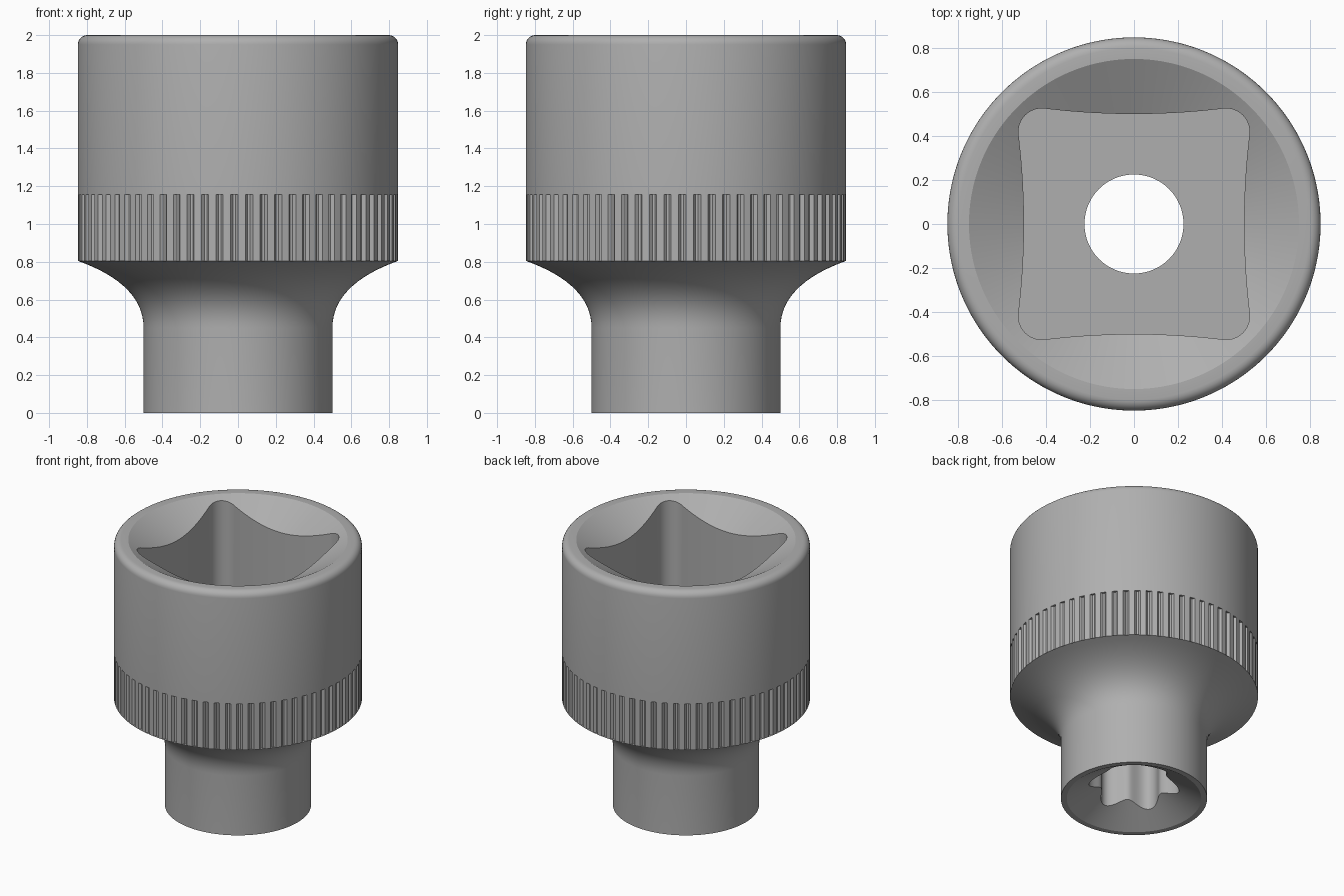
import bpy, bmesh, math
from math import sin, cos, pi, sqrt

if "Cube" in bpy.data.objects:
    bpy.data.objects.remove(bpy.data.objects["Cube"])

TEETH = 68
N = TEETH * 6          # segments around
R = 0.848              # body radius


def circle(r, z):
    return [(r * cos(2 * pi * i / N), r * sin(2 * pi * i / N), z) for i in range(N)]


def ring(radius, height):
    """Ring with a radius and a height that both vary around the axis."""
    pts = []
    for i in range(N):
        a = 2 * pi * i / N
        r = radius(i, a)
        pts.append((r * cos(a), r * sin(a), height(r)))
    return pts


# Knurl: wide flat teeth, narrow grooves
def knurl(i, a):
    return R if i % 6 < 4 else R - 0.018


# Square drive: slightly bowed sides with round corners
def square(i, a):
    a = a % (pi / 2)
    a = min(a, pi / 2 - a)
    r = 0.5 / cos(a)
    for _ in range(8):
        r = (0.5 + 0.15 * (r * sin(a)) ** 2) / cos(a)
    c, rad = 0.42, 0.105
    if r * sin(a) > c:
        p = c * (cos(a) + sin(a))
        r = p + sqrt(rad * rad - 2 * c * c + p * p)
    return r


# Six-lobed bolt socket
def star(i, a):
    return 0.275 - 0.037 * cos(6 * a)


rings = [circle(0.46, 0), circle(0.5, 0)]

# Neck and flare
for k in range(17):
    t = k / 16
    r = 0.5 * (1 - t * t) + R * t * t
    z = 0.45 * (1 - t) ** 2 + 2 * 0.68 * t * (1 - t) + 0.805 * t * t
    rings.append(circle(r, z))

# Knurled band, plain body and rounded top edge
rings += [ring(knurl, lambda r: 0.805), ring(knurl, lambda r: 1.155), circle(R, 1.155)]
for k in range(7):
    a = k / 6 * pi / 2
    rings.append(circle(R - 0.05 + 0.05 * cos(a), 1.95 + 0.05 * sin(a)))

# Conical lead-in, square recess, through bore, lobed recess, lower lead-in
rings += [
    circle(0.75, 2.0),
    ring(square, lambda r: 2.0 - 0.55 * (0.75 - r)),
    ring(square, lambda r: 0.9),
    circle(0.225, 0.9),
    circle(0.225, 0.6),
    ring(star, lambda r: 0.6),
    ring(star, lambda r: 0.58 * (0.46 - r)),
]

# Loft the rings into one closed solid
bm = bmesh.new()
loops = [[bm.verts.new(p) for p in pts] for pts in rings]
for j, lo in enumerate(loops):
    hi = loops[(j + 1) % len(loops)]
    for i in range(N):
        n = (i + 1) % N
        bm.faces.new((lo[i], lo[n], hi[n], hi[i]))
bmesh.ops.remove_doubles(bm, verts=bm.verts, dist=1e-5)
bmesh.ops.recalc_face_normals(bm, faces=bm.faces)
mesh = bpy.data.meshes.new("socket_body")
bm.to_mesh(mesh)
bm.free()

# Dark steel
steel = bpy.data.materials.new("dark_steel")
steel.diffuse_color = (0.43, 0.43, 0.43, 1)
steel.use_nodes = True
steel.node_tree.nodes["Principled BSDF"].inputs["Base Color"].default_value = steel.diffuse_color
mesh.materials.append(steel)

obj = bpy.data.objects.new("socket_body", mesh)
bpy.context.collection.objects.link(obj)
bpy.context.view_layer.objects.active = obj
obj.select_set(True)
bpy.ops.object.shade_smooth_by_angle(angle=math.radians(25))
